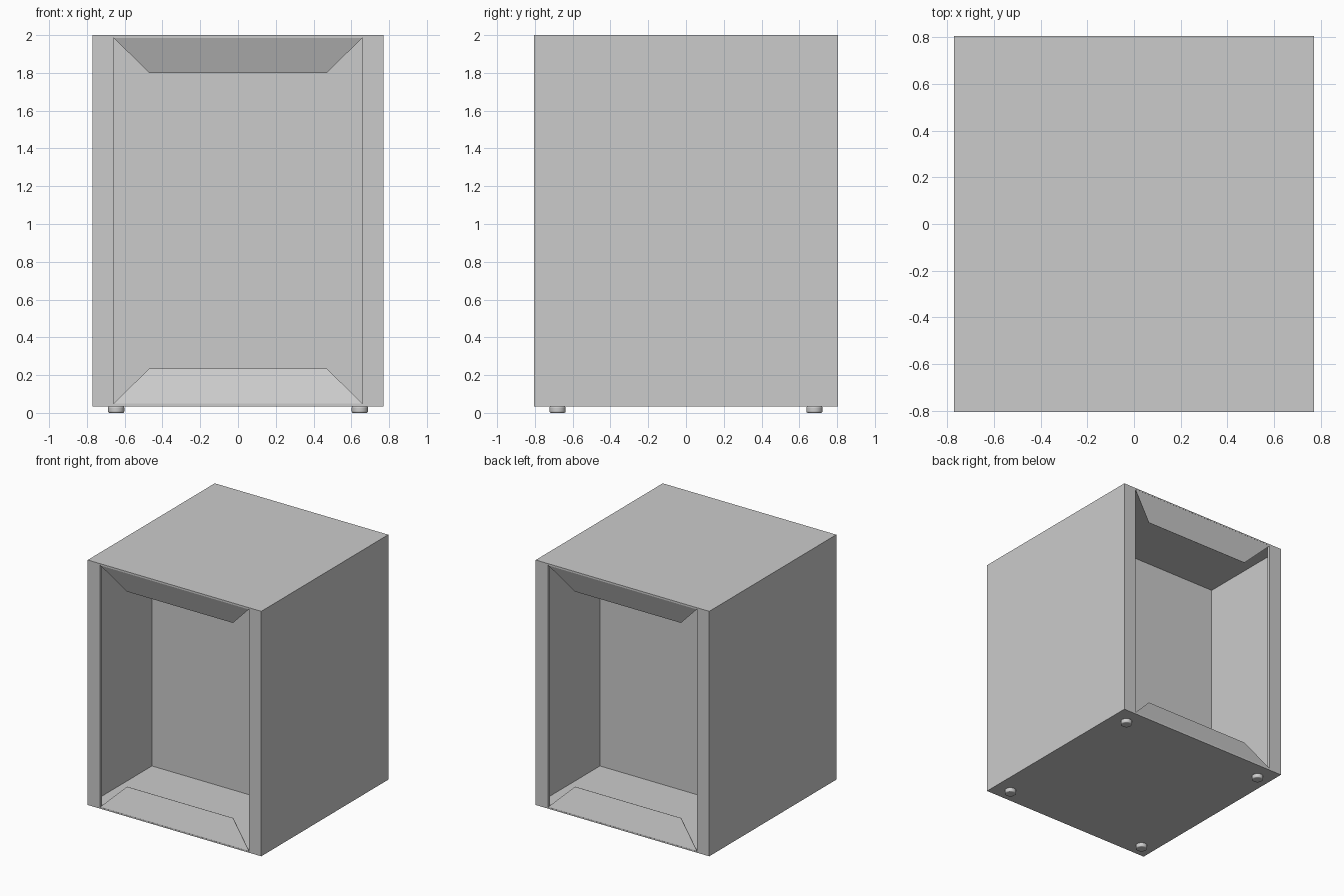
import bpy, bmesh

if "Cube" in bpy.data.objects:
    bpy.data.objects.remove(bpy.data.objects["Cube"])

HX, HY = 0.77, 0.805        # half width, half depth
Z0, Z1 = 0.035, 2.0         # bottom and top of the case
ZC, HZ = (Z0 + Z1) / 2, (Z1 - Z0) / 2
T = 0.01                    # sheet thickness


def make(name, verts, faces, mirror=(False, False, False)):
    """Mesh object whose origin is the case centre, mirrored about it."""
    mesh = bpy.data.meshes.new(name)
    mesh.from_pydata(verts, [], faces)
    bm = bmesh.new()
    bm.from_mesh(mesh)
    bmesh.ops.recalc_face_normals(bm, faces=bm.faces)
    bm.to_mesh(mesh)
    bm.free()
    ob = bpy.data.objects.new(name, mesh)
    ob.location = (0, 0, ZC)
    bpy.context.collection.objects.link(ob)
    if any(mirror):
        mod = ob.modifiers.new("mirror", 'MIRROR')
        mod.use_axis = mirror
        mod.use_mirror_merge = False
    return ob


def box(name, lo, hi, mirror=(False, False, False)):
    v = [(x, y, z) for x in (lo[0], hi[0]) for y in (lo[1], hi[1]) for z in (lo[2], hi[2])]
    f = [(0, 1, 3, 2), (4, 6, 7, 5), (0, 4, 5, 1), (2, 3, 7, 6), (0, 2, 6, 4), (1, 5, 7, 3)]
    return make(name, v, f, mirror)


# Case: side walls, top and bottom, and the panel dividing front from back
box("side_panel", (HX - T, -HY, -HZ), (HX, HY, HZ), (True, False, False))
box("top_and_bottom_panel", (-HX + T, -HY, HZ - T), (HX - T, HY, HZ), (False, False, True))
box("divider_panel", (-HX + T, -T / 2, -HZ + T), (HX - T, T / 2, HZ - T))

# Corner uprights: front flange with a short return into the opening
IN = 0.66
profile = [(HX - T, -HY), (IN, -HY), (IN, -HY + 0.025), (IN + T, -HY + 0.025),
           (IN + T, -HY + T), (HX - T, -HY + T)]
n = len(profile)
verts = [(x, y, z) for z in (-HZ + T, HZ - T) for x, y in profile]
faces = [(i, (i + 1) % n, n + (i + 1) % n, n + i) for i in range(n)]
faces += [tuple(range(n)), tuple(range(n, 2 * n))]
make("corner_upright", verts, faces, (True, True, False))

# Sloping flaps at the bottom and top of both openings
rows = [(0.658, -HY + 0.001, 0.002), (0.658, -HY + 0.001, 0.015), (0.47, -HY + 0.07, 0.20)]
verts = [(s * x, y, z - HZ) for x, y, z in rows for s in (-1, 1)]
flap = make("opening_flap", verts, [(0, 1, 3, 2), (2, 3, 5, 4)])
solid = flap.modifiers.new("thickness", 'SOLIDIFY')
solid.thickness = 0.004
mod = flap.modifiers.new("mirror", 'MIRROR')
mod.use_axis = (False, True, True)
mod.use_mirror_merge = False

# Round feet
for sx in (-1, 1):
    for sy in (-1, 1):
        bpy.ops.mesh.primitive_cylinder_add(vertices=24, radius=0.043, depth=Z0,
                                            location=(sx * 0.645, sy * 0.68, Z0 / 2))
        foot = bpy.context.object
        foot.name = "foot"
        bev = foot.modifiers.new("bevel", 'BEVEL')
        bev.width = 0.008
        bev.segments = 3
        bpy.ops.object.shade_smooth_by_angle()
